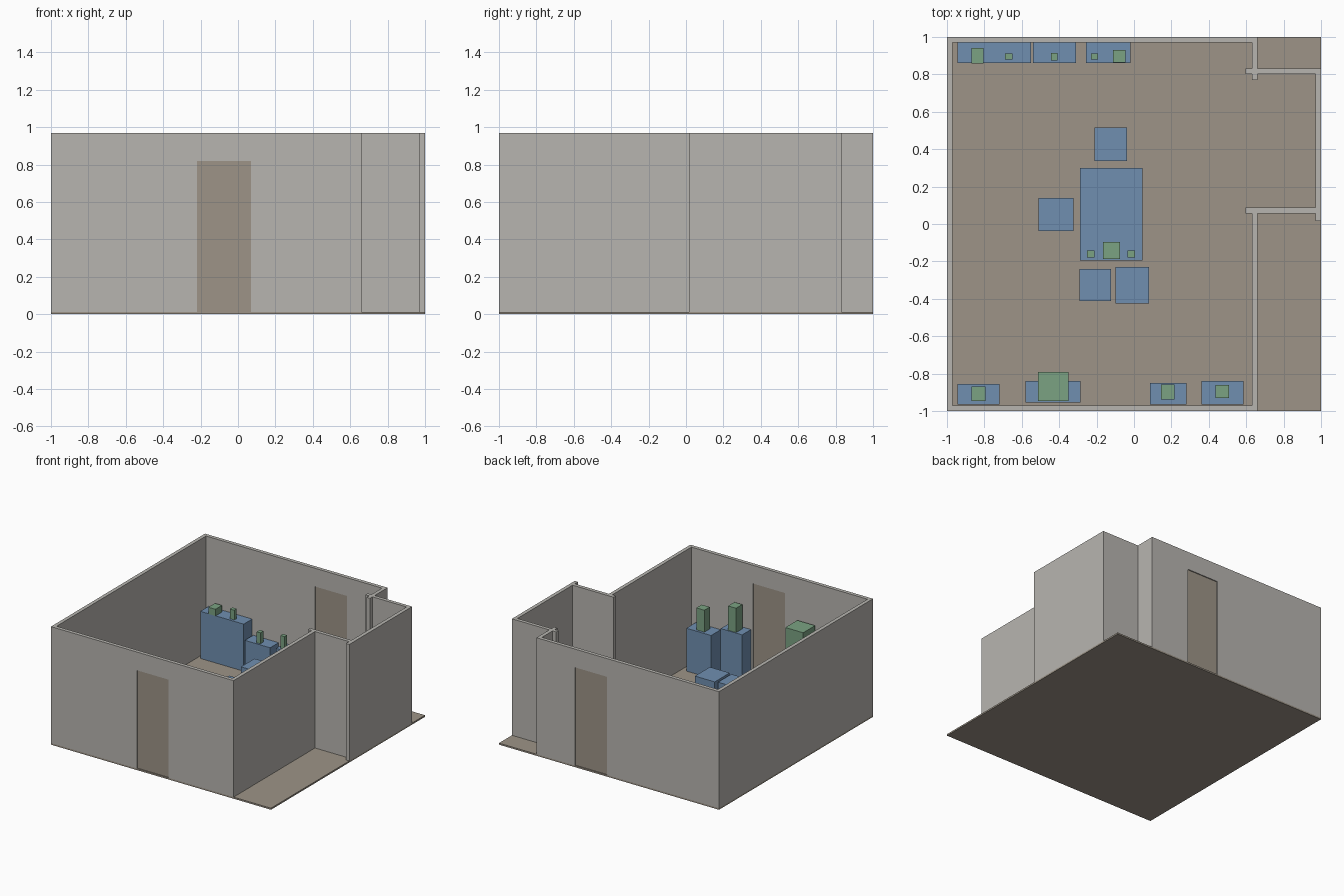
import bpy, bmesh

if "Cube" in bpy.data.objects:
    bpy.data.objects.remove(bpy.data.objects["Cube"])


def material(name, rgb):
    """Flat colour given as sRGB, stored as linear."""
    m = bpy.data.materials.new(name)
    m.diffuse_color = [((c + 0.055) / 1.055) ** 2.4 for c in rgb] + [1]
    m.use_nodes = True
    m.node_tree.nodes["Principled BSDF"].inputs["Base Color"].default_value = m.diffuse_color
    return m


WALL = material("wall_grey", (0.72, 0.71, 0.69))
FLOOR = material("floor_tan", (0.615, 0.58, 0.53))
BLUE = material("furniture_blue", (0.44, 0.56, 0.69))
GREEN = material("item_green", (0.48, 0.635, 0.51))

F = 0.013   # floor thickness
H = 0.97    # wall top
T = 0.03    # wall thickness
DOOR = 0.82  # door top


def finish(name, bm, mat):
    bmesh.ops.recalc_face_normals(bm, faces=bm.faces)
    me = bpy.data.meshes.new(name)
    bm.to_mesh(me)
    bm.free()
    me.materials.append(mat)
    ob = bpy.data.objects.new(name, me)
    bpy.context.collection.objects.link(ob)
    return ob


def box(name, mat, x0, x1, y0, y1, z0, z1):
    bm = bmesh.new()
    bmesh.ops.create_cube(bm, size=1)
    for v in bm.verts:
        v.co = (x1 if v.co.x > 0 else x0,
                y1 if v.co.y > 0 else y0,
                z1 if v.co.z > 0 else z0)
    return finish(name, bm, mat)


def door_wall(name, x0, x1, y0, d0, d1):
    """Wall along x with a door opening, plus a thinner door panel in it."""
    outline = [(x0, F), (d0, F), (d0, DOOR), (d1, DOOR),
               (d1, F), (x1, F), (x1, H), (x0, H)]
    bm = bmesh.new()
    face = bm.faces.new([bm.verts.new((x, y0, z)) for x, z in outline])
    ext = bmesh.ops.extrude_face_region(bm, geom=[face])["geom"]
    bmesh.ops.translate(bm, vec=(0, T, 0),
                        verts=[g for g in ext if isinstance(g, bmesh.types.BMVert)])
    finish(name + "_wall", bm, WALL)
    box(name + "_door", FLOOR, d0, d1, y0 + 0.008, y0 + T - 0.008, F, DOOR)


# Floor slab and the two walls with doors
box("floor", FLOOR, -1, 1, -1, 1, 0, F)
door_wall("front", -1, 0.66, -1, -0.22, 0.07)
door_wall("back", -1, 0.66, 1 - T, 0.02, 0.31)

# Plain walls, including the alcove on the right
for name, x0, x1, y0, y1 in [
    ("left_wall", -1, -0.97, -0.97, 0.97),
    ("right_wall_front", 0.63, 0.66, -0.97, 0.057),
    ("right_wall_back", 0.63, 0.66, 0.77, 0.97),
    ("alcove_front_wall", 0.597, 0.97, 0.057, 0.087),
    ("alcove_back_wall", 0.597, 0.97, 0.803, 0.832),
    ("alcove_outer_wall", 0.97, 1, 0.017, 0.832),
]:
    box(name, WALL, x0, x1, y0, y1, F, H)

# Furniture blocks standing on the floor
for name, x0, x1, y0, y1, top in [
    ("tall_cabinet", -0.945, -0.55, 0.86, 0.97, 0.40),
    ("middle_cabinet", -0.54, -0.31, 0.86, 0.97, 0.27),
    ("end_cabinet", -0.256, -0.02, 0.86, 0.97, 0.28),
    ("table", -0.29, 0.045, -0.195, 0.30, 0.26),
    ("back_chair", -0.21, -0.037, 0.338, 0.515, 0.34),
    ("left_chair", -0.51, -0.323, -0.037, 0.14, 0.335),
    ("front_left_chair", -0.292, -0.123, -0.413, -0.24, 0.34),
    ("front_right_chair", -0.10, 0.08, -0.424, -0.23, 0.34),
    ("corner_stand", -0.945, -0.72, -0.965, -0.855, 0.37),
    ("wide_stand", -0.58, -0.285, -0.955, -0.84, 0.36),
    ("narrow_stand", 0.085, 0.28, -0.965, -0.85, 0.44),
    ("right_stand", 0.36, 0.585, -0.965, -0.84, 0.365),
]:
    box(name, BLUE, x0, x1, y0, y1, F, top)

# Items resting on the furniture
for name, x0, x1, y0, y1, z0, z1 in [
    ("cabinet_box", -0.87, -0.805, 0.857, 0.942, 0.40, 0.455),
    ("cabinet_jar", -0.69, -0.65, 0.88, 0.912, 0.40, 0.48),
    ("middle_jar", -0.443, -0.41, 0.875, 0.915, 0.27, 0.36),
    ("end_jar", -0.23, -0.193, 0.88, 0.912, 0.28, 0.385),
    ("end_box", -0.112, -0.046, 0.863, 0.93, 0.28, 0.36),
    ("table_cup_left", -0.25, -0.212, -0.18, -0.143, 0.26, 0.31),
    ("table_bowl", -0.165, -0.074, -0.187, -0.095, 0.26, 0.31),
    ("table_cup_right", -0.036, 0.006, -0.18, -0.143, 0.26, 0.31),
    ("corner_item", -0.87, -0.795, -0.945, -0.868, 0.37, 0.52),
    ("wide_item", -0.512, -0.35, -0.945, -0.79, 0.36, 0.64),
    ("narrow_item", 0.145, 0.217, -0.938, -0.857, 0.44, 0.64),
    ("right_item", 0.435, 0.508, -0.93, -0.86, 0.365, 0.545),
]:
    box(name, GREEN, x0, x1, y0, y1, z0, z1)
